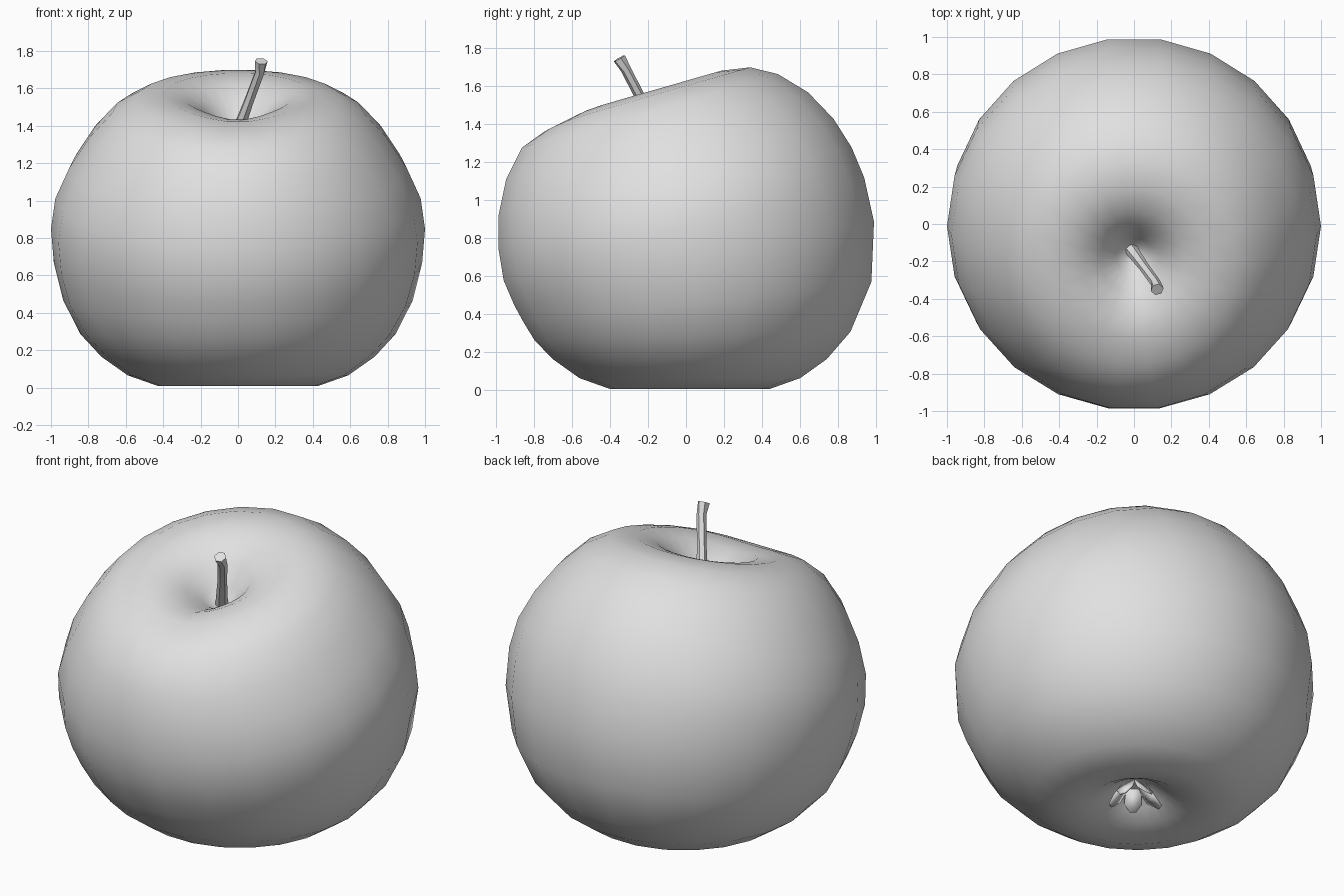
import bpy, bmesh, math
from mathutils import Vector, Matrix

if "Cube" in bpy.data.objects:
    bpy.data.objects.remove(bpy.data.objects["Cube"])

grey = bpy.data.materials.new("clay_grey")
grey.diffuse_color = (0.75, 0.75, 0.75, 1)
grey.use_nodes = True
grey.node_tree.nodes["Principled BSDF"].inputs["Base Color"].default_value = grey.diffuse_color


def finish(name, bm, smooth=True):
    bmesh.ops.recalc_face_normals(bm, faces=bm.faces)
    me = bpy.data.meshes.new(name)
    bm.to_mesh(me)
    bm.free()
    me.materials.append(grey)
    for p in me.polygons:
        p.use_smooth = smooth
    ob = bpy.data.objects.new(name, me)
    bpy.context.collection.objects.link(ob)
    return ob


def skin(bm, rings):
    # join neighbouring rings; a ring of one vertex is a pole
    for a, b in zip(rings, rings[1:]):
        n = max(len(a), len(b))
        for i in range(n):
            j = (i + 1) % n
            if len(a) == 1:
                bm.faces.new((a[0], b[j], b[i]))
            elif len(b) == 1:
                bm.faces.new((a[i], a[j], b[0]))
            else:
                bm.faces.new((a[i], a[j], b[j], b[i]))


# apple body: turned profile whose upper part leans to the front
profile = [(0, .16), (.09, .145), (.16, .09), (.25, .04), (.42, .008), (.58, .065),
           (.72, .165), (.83, .285), (.92, .46), (.97, .66), (.985, .85), (.965, 1.02),
           (.915, 1.19), (.825, 1.36), (.7, 1.495), (.57, 1.57), (.42, 1.595),
           (.29, 1.57), (.19, 1.51), (.1, 1.42), (.04, 1.36), (0, 1.35)]
SEG = 22


def lean(p):
    t = min(1, max(0, (p.z - .15) / .7))
    t = t * t * (3 - 2 * t)
    c = Vector((0, 0, .81))
    return c + Matrix.Rotation(math.radians(16) * t, 3, 'X') @ (p - c)


bm = bmesh.new()
rings = []
for r, z in profile:
    if r == 0:
        rings.append([bm.verts.new(lean(Vector((0, 0, z))))])
        continue
    # narrower shoulders left and right, low part pushed slightly back
    sx = 1.015 - .055 * min(1, max(0, (z - 1) / .35))
    back = .02 * min(1, max(0, (.8 - z) / .3))
    ring = []
    for i in range(SEG):
        a = 2 * math.pi * i / SEG
        # front rim of the hollow is slightly notched
        notch = .03 * max(0, -math.sin(a)) ** 6 if z > 1.5 and r < .6 else 0
        ring.append(bm.verts.new(lean(Vector((sx * r * math.cos(a),
                                              1.01 * r * math.sin(a) + back, z - notch)))))
    rings.append(ring)
skin(bm, rings)
finish("apple_body", bm)

# stem: bent six-sided tube with a flared, capped end
path = [((-.02, -.13, 1.32), .036), ((.058, -.235, 1.53), .027),
        ((.116, -.315, 1.685), .027), ((.124, -.35, 1.745), .035)]
bm = bmesh.new()
rings = []
pts = [Vector(p) for p, _ in path]
for k, (p, r) in enumerate(path):
    d = pts[min(k + 1, 3)] - pts[max(k - 1, 0)]
    q = d.to_track_quat('Z', 'Y')
    rings.append([bm.verts.new(pts[k] + q @ Vector((r * math.cos(i * math.pi / 3),
                  r * math.sin(i * math.pi / 3), 0))) for i in range(6)])
skin(bm, rings)
bm.faces.new(rings[0])
bm.faces.new(rings[-1])
stem = finish("stem", bm)
bpy.context.view_layer.objects.active = stem
stem.select_set(True)
bpy.ops.object.shade_smooth_by_angle(angle=math.radians(50))

# dried blossom: small curled leaves forming a cup in the bottom hollow
bm = bmesh.new()
for k in range(5):
    rot = Matrix.Rotation(2 * math.pi * k / 5 + .3, 3, 'Z')
    tip = .02 * (k % 3)
    rows = [[bm.verts.new(rot @ Vector((x, s * w, z))) for s in (-1, 1)]
            for x, w, z in ((.05, .04, .155), (.1, .05, .085), (.12 + tip, .018, .045))]
    for a, b in zip(rows, rows[1:]):
        bm.faces.new((a[0], a[1], b[1], b[0]))
leaves = finish("blossom_end", bm)
mod = leaves.modifiers.new("thickness", 'SOLIDIFY')
mod.thickness = .01
